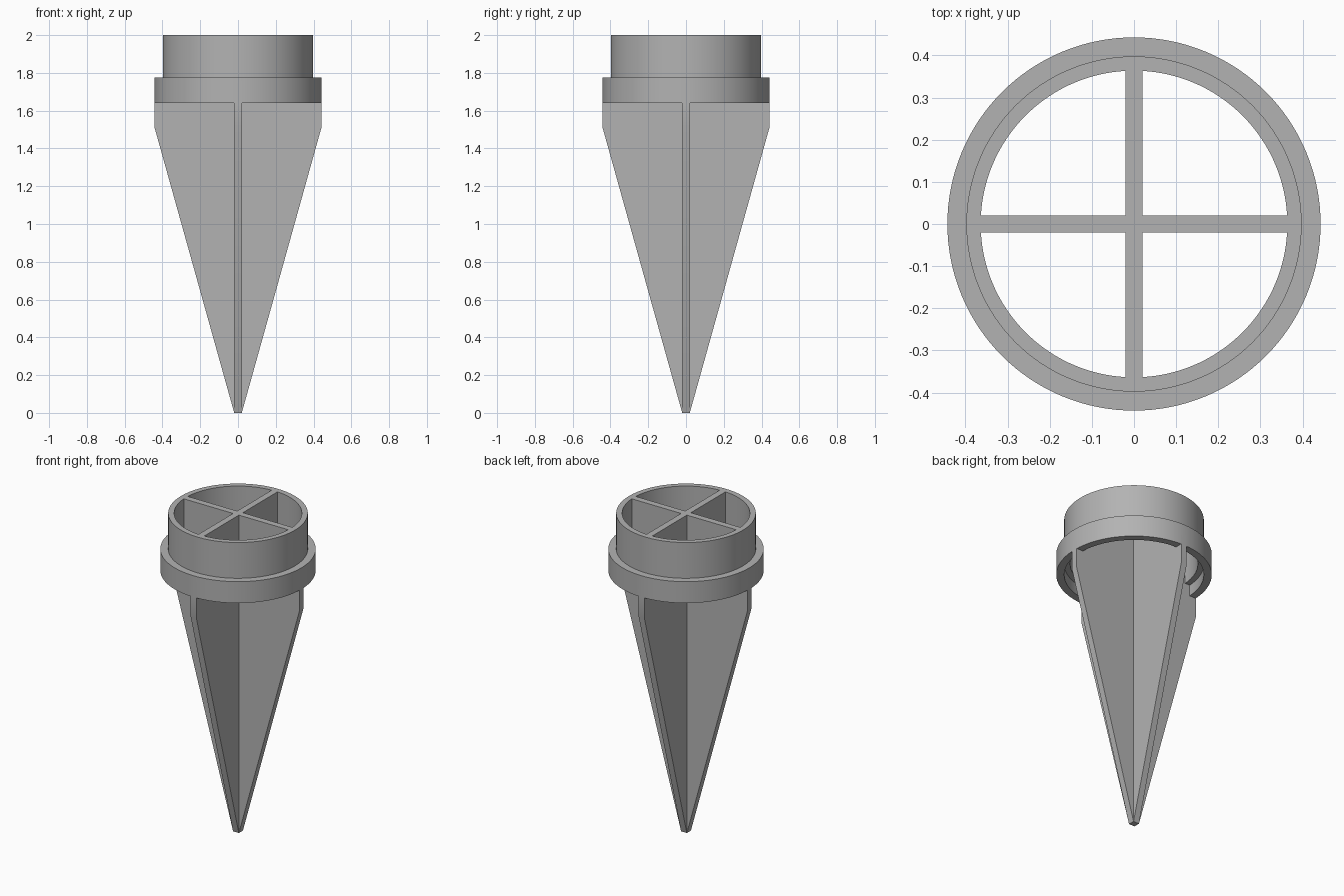
import bpy
import bmesh
import math

cube = bpy.data.objects.get("Cube")
if cube:
    bpy.data.objects.remove(cube, do_unlink=True)

grey = bpy.data.materials.new("plain_grey")
grey.use_nodes = True
colour = (0.45, 0.45, 0.45, 1)
grey.diffuse_color = colour
grey.node_tree.nodes["Principled BSDF"].inputs["Base Color"].default_value = colour

SEGMENTS = 128
TOP, SHOULDER, STEP, RIM = 2.0, 1.775, 1.71, 1.64
R_COLLAR, R_TUBE, R_BORE = 0.443, 0.398, 0.364
HALF = 0.02


def add_object(name, bm):
    bmesh.ops.recalc_face_normals(bm, faces=bm.faces)
    mesh = bpy.data.meshes.new(name)
    bm.to_mesh(mesh)
    bm.free()
    mesh.materials.append(grey)
    obj = bpy.data.objects.new(name, mesh)
    bpy.context.collection.objects.link(obj)
    return obj


def lathe(name, profile):
    """Turn a closed (radius, height) profile around z."""
    bm = bmesh.new()
    rings = []
    for i in range(SEGMENTS):
        a = math.tau * i / SEGMENTS
        rings.append([bm.verts.new((r * math.cos(a), r * math.sin(a), z))
                      for r, z in profile])
    n = len(profile)
    for i, ring in enumerate(rings):
        nxt = rings[(i + 1) % SEGMENTS]
        for j in range(n):
            k = (j + 1) % n
            bm.faces.new((ring[j], nxt[j], nxt[k], ring[k]))
    return add_object(name, bm)


def fin(name, side, turn):
    """Extrude a mirrored (half width, height) outline into a thin plate."""
    outline = side + [(-x, z) for x, z in reversed(side)]
    bm = bmesh.new()
    face = bm.faces.new([bm.verts.new((x, -HALF, z)) for x, z in outline])
    new = bmesh.ops.extrude_face_region(bm, geom=[face])["geom"]
    verts = [v for v in new if isinstance(v, bmesh.types.BMVert)]
    bmesh.ops.translate(bm, verts=verts, vec=(0, 2 * HALF, 0))
    obj = add_object(name, bm)
    obj.rotation_euler.z = turn
    return obj


# Stepped tube with a wider hollow collar
collar = lathe("collar_tube", [
    (R_BORE, TOP), (R_TUBE, TOP), (R_TUBE, SHOULDER), (R_COLLAR, SHOULDER),
    (R_COLLAR, RIM), (R_TUBE, RIM), (R_TUBE, STEP), (R_BORE, STEP)])

# Two crossed fins tapering to the point, dividing the tube above
fin_side = [(HALF, 0), (R_COLLAR, 1.515), (R_COLLAR, RIM), (0.42, RIM),
            (0.42, STEP + 0.02), (0.38, STEP + 0.02), (0.38, TOP)]
fins = [fin("wide_fin", fin_side, 0), fin("cross_fin", fin_side, math.pi / 2)]

# Merge everything into a single clean body
for part in fins:
    mod = collar.modifiers.new("merge_" + part.name, "BOOLEAN")
    mod.operation = "UNION"
    mod.solver = "EXACT"
    mod.object = part
bpy.context.view_layer.update()
graph = bpy.context.evaluated_depsgraph_get()
merged = bpy.data.meshes.new_from_object(collar.evaluated_get(graph))
collar.modifiers.clear()
collar.data = merged
collar.name = "spike_body"
for part in fins:
    bpy.data.objects.remove(part, do_unlink=True)

# Smooth the round walls, keep the edges crisp
bpy.ops.object.select_all(action="DESELECT")
collar.select_set(True)
bpy.context.view_layer.objects.active = collar
bpy.ops.object.shade_smooth_by_angle(angle=math.radians(30))
